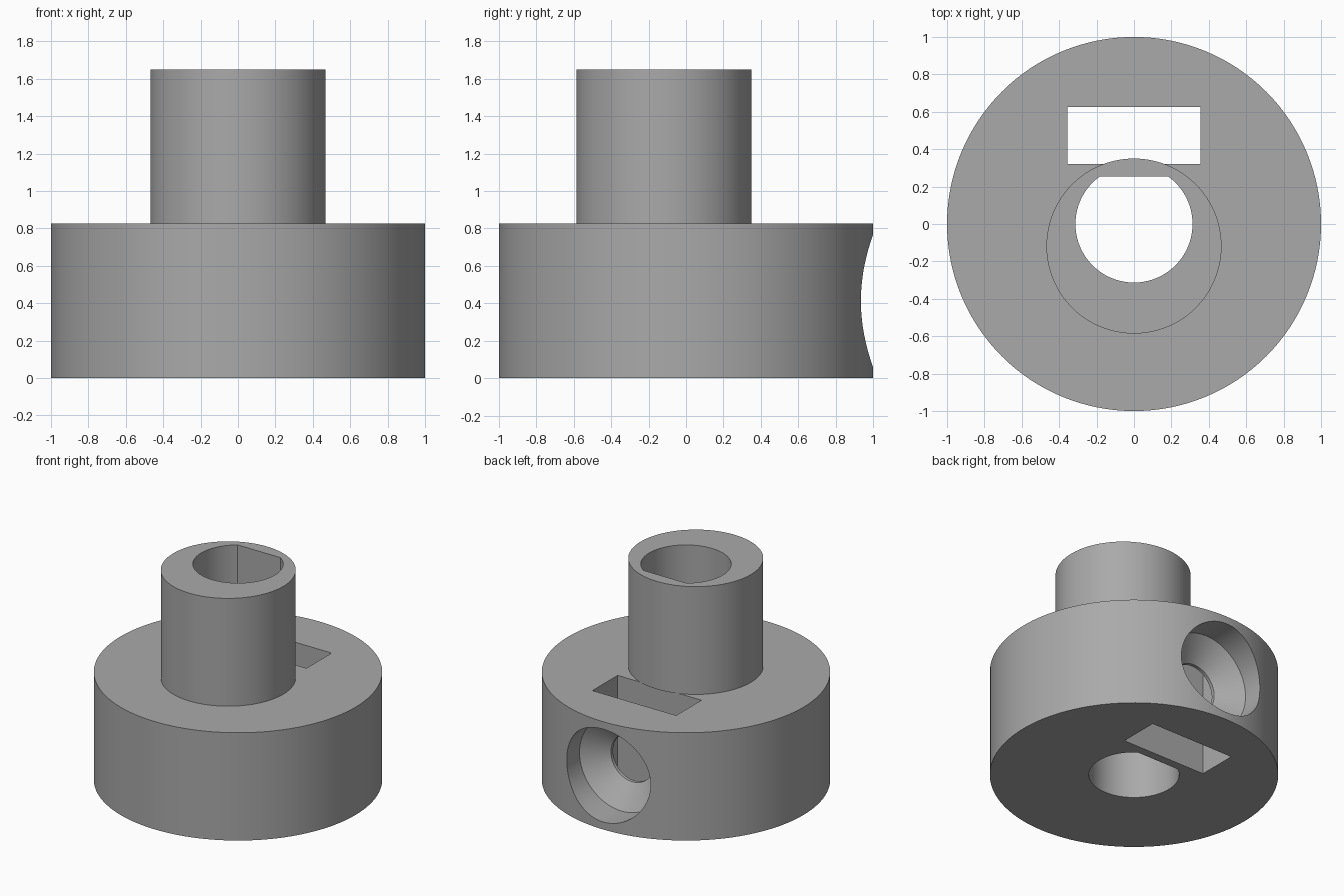
import bpy, bmesh, math
from mathutils import Matrix

cube = bpy.data.objects.get("Cube")
if cube:
    bpy.data.objects.remove(cube, do_unlink=True)

SEGMENTS = 128
BASE_TOP, SHAFT_TOP = 0.825, 1.65

gray = bpy.data.materials.new("plain gray")
gray.use_nodes = True
gray.diffuse_color = (0.4, 0.4, 0.4, 1)
gray.node_tree.nodes["Principled BSDF"].inputs["Base Color"].default_value = gray.diffuse_color


def finish(name, bm):
    bmesh.ops.recalc_face_normals(bm, faces=bm.faces)
    mesh = bpy.data.meshes.new(name)
    bm.to_mesh(mesh)
    bm.free()
    mesh.materials.append(gray)
    obj = bpy.data.objects.new(name, mesh)
    bpy.context.collection.objects.link(obj)
    return obj


def prism(name, outline, bottom, top):
    """Extrude a closed outline straight up."""
    bm = bmesh.new()
    face = bm.faces.new([bm.verts.new((x, y, bottom)) for x, y in outline])
    up = bmesh.ops.extrude_face_region(bm, geom=[face])["geom"]
    bmesh.ops.translate(bm, vec=(0, 0, top - bottom),
                        verts=[v for v in up if isinstance(v, bmesh.types.BMVert)])
    return finish(name, bm)


def arc(radius, start=0.0, end=math.tau, y=0.0, closed=True):
    steps = SEGMENTS if closed else SEGMENTS - 1
    angles = [start + (end - start) * i / steps for i in range(SEGMENTS)]
    return [(radius * math.cos(a), y + radius * math.sin(a)) for a in angles]


def lathe_y(name, profile, height):
    """Revolve (y, radius) stations about a line along y, capped at both ends."""
    bm = bmesh.new()
    rings = []
    for y, radius in profile:
        rings.append([bm.verts.new((x, y, height + z)) for x, z in arc(radius)])
    for a, b in zip(rings, rings[1:]):
        for i in range(SEGMENTS):
            j = (i + 1) % SEGMENTS
            bm.faces.new((a[i], a[j], b[j], b[i]))
    bm.faces.new(rings[0])
    bm.faces.new(rings[-1])
    return finish(name, bm)


def combine(target, tool, operation):
    mod = target.modifiers.new(tool.name, 'BOOLEAN')
    mod.operation, mod.solver, mod.object = operation, 'EXACT', tool
    bpy.context.view_layer.objects.active = target
    bpy.ops.object.modifier_apply(modifier=mod.name)
    bpy.data.objects.remove(tool, do_unlink=True)


# Round base with a rectangular nut slot
hub = prism("hub_body", arc(1.0), 0, BASE_TOP)
slot = [(-0.355, 0.32), (0.355, 0.32), (0.355, 0.625), (-0.355, 0.625)]
combine(hub, prism("nut_slot", slot, -0.1, BASE_TOP + 0.1), 'DIFFERENCE')

# Countersunk screw hole from the back into the slot
screw = [(0.5, 0.18), (0.65, 0.18), (0.78, 0.355), (1.1, 0.355)]
combine(hub, lathe_y("screw_hole", screw, BASE_TOP / 2), 'DIFFERENCE')

# Off-centre shaft
combine(hub, prism("shaft", arc(0.468, y=-0.118), BASE_TOP, SHAFT_TOP), 'UNION')

# D-shaped bore through everything
flat = math.asin(0.255 / 0.313)
bore = arc(0.313, math.pi - flat, math.tau + flat, closed=False)
combine(hub, prism("d_bore", bore, -0.1, SHAFT_TOP + 0.1), 'DIFFERENCE')

# Smooth round walls, sharp rims
bpy.ops.object.select_all(action='DESELECT')
hub.select_set(True)
bpy.context.view_layer.objects.active = hub
bpy.ops.object.shade_smooth_by_angle(angle=math.radians(25))
